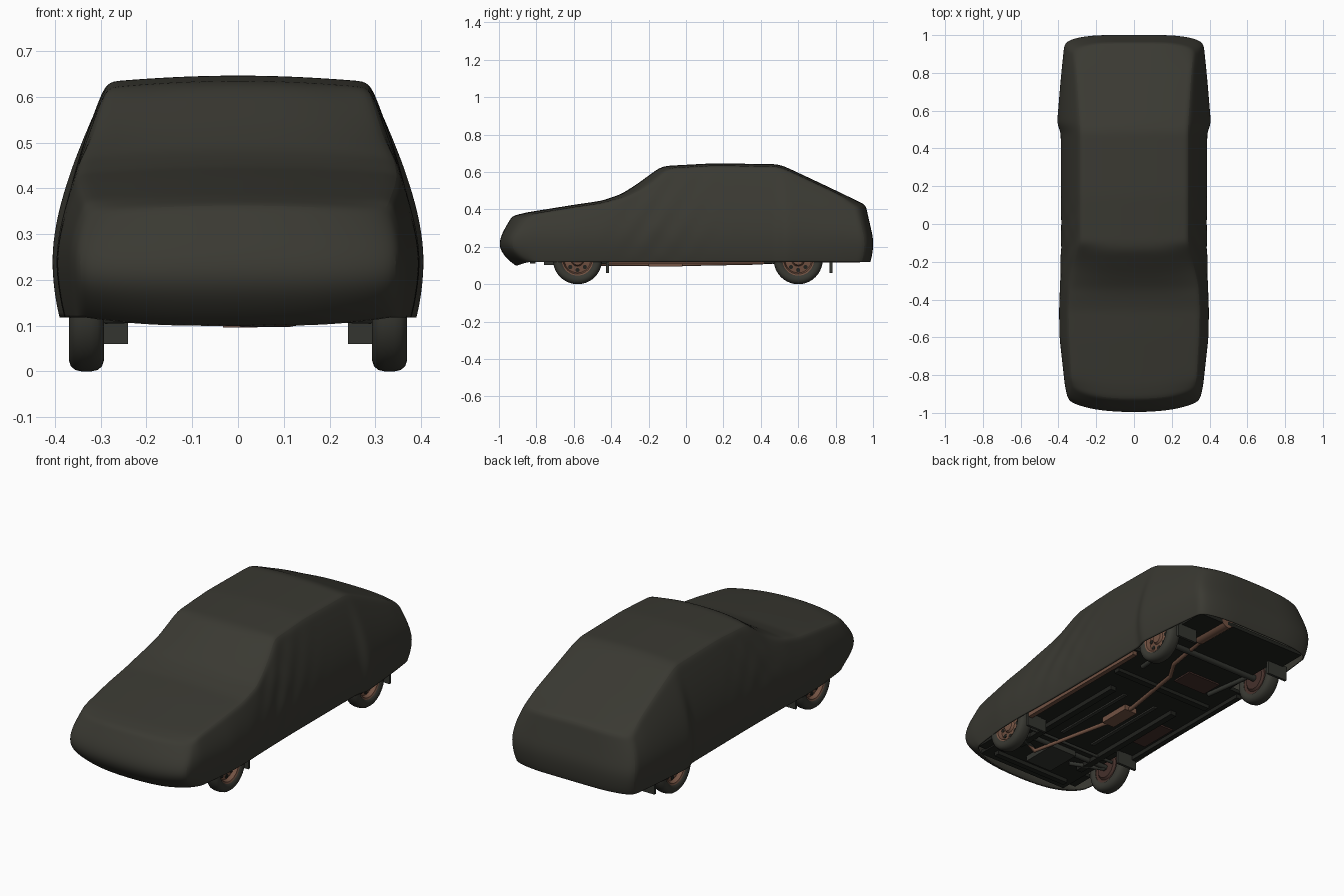
import bpy, bmesh, math
from mathutils import Vector, Matrix

if "Cube" in bpy.data.objects:
    bpy.data.objects.remove(bpy.data.objects["Cube"])


def material(name, rgb):
    m = bpy.data.materials.new(name)
    m.use_nodes = True
    col = (*rgb, 1)
    m.diffuse_color = col
    bsdf = m.node_tree.nodes["Principled BSDF"]
    bsdf.inputs["Base Color"].default_value = col
    bsdf.inputs["Roughness"].default_value = 0.9
    return m


CLOTH = material("olive_grey_cloth", (0.042, 0.041, 0.032))
RUBBER = material("dark_rubber", (0.04, 0.04, 0.032))
RUST = material("rusty_brown", (0.17, 0.085, 0.055))
UNDER = material("black_underbody", (0.015, 0.016, 0.013))
STEEL = material("dark_steel", (0.033, 0.035, 0.029))
MAROON = material("dark_red_primer", (0.06, 0.03, 0.024))


def finish(name, bm, mat, smooth=True):
    bmesh.ops.recalc_face_normals(bm, faces=bm.faces)
    me = bpy.data.meshes.new(name)
    bm.to_mesh(me)
    bm.free()
    me.materials.append(mat)
    ob = bpy.data.objects.new(name, me)
    bpy.context.collection.objects.link(ob)
    if smooth:
        bpy.ops.object.select_all(action="DESELECT")
        ob.select_set(True)
        bpy.context.view_layer.objects.active = ob
        bpy.ops.object.shade_smooth_by_angle(angle=math.radians(40))
    return ob


def box(name, center, size, mat):
    bm = bmesh.new()
    bmesh.ops.create_cube(bm, size=1)
    bmesh.ops.scale(bm, vec=size, verts=bm.verts)
    bmesh.ops.translate(bm, vec=center, verts=bm.verts)
    return finish(name, bm, mat, False)


def pair(name, center, size, mat):
    for side, s in (("left", 1), ("right", -1)):
        box(f"{side}_{name}", (s * center[0], *center[1:]), size, mat)


def rod(name, a, b, r, mat, sides=16):
    a, b = Vector(a), Vector(b)
    bm = bmesh.new()
    bmesh.ops.create_cone(bm, cap_ends=True, segments=sides, radius1=r, radius2=r, depth=(b - a).length)
    turn = (b - a).to_track_quat("Z", "Y").to_matrix().to_4x4()
    bm.transform(Matrix.Translation((a + b) / 2) @ turn)
    return finish(name, bm, mat)


def pipe(name, points, r, mat):
    cu = bpy.data.curves.new(name, "CURVE")
    cu.dimensions = "3D"
    cu.bevel_depth = r
    cu.use_fill_caps = True
    sp = cu.splines.new("POLY")
    sp.points.add(len(points) - 1)
    for p, co in zip(sp.points, points):
        p.co = (*co, 1)
    cu.materials.append(mat)
    ob = bpy.data.objects.new(name, cu)
    bpy.context.collection.objects.link(ob)


def lerp_table(table, y):
    for a, b in zip(table, table[1:]):
        if y <= b[0]:
            t = max(0, (y - a[0]) / (b[0] - a[0]))
            return [p + (q - p) * t for p, q in zip(a[1:], b[1:])]
    return table[-1][1:]


# Cloth cover: y, top height, top half width, widest half width
STATIONS = [
    (-0.93, 0.365, 0.315, 0.35), (-0.86, 0.383, 0.325, 0.367), (-0.6, 0.425, 0.34, 0.396),
    (-0.45, 0.447, 0.345, 0.398), (-0.35, 0.48, 0.34, 0.393), (-0.27, 0.53, 0.315, 0.391),
    (-0.13, 0.632, 0.281, 0.389), (0.15, 0.647, 0.281, 0.389), (0.49, 0.642, 0.281, 0.391),
    (0.53, 0.629, 0.281, 0.411), (0.75, 0.526, 0.295, 0.392), (0.96, 0.425, 0.31, 0.37)]
FRONT, BACK = -0.93, 0.96
NOSE = [(0, 0.02), (0.1, -0.02), (0.3, -0.066), (0.5, -0.074), (0.75, -0.04), (1, 0)]
TAIL = [(0, 0.025), (0.15, 0.04), (0.4, 0.042), (1, 0)]
US = [-1, -0.9, -0.6, -0.3, 0, 0.3, 0.6, 0.9, 1]
WS = [0, 0.08, 0.25, 0.42, 0.6, 0.77, 0.91, 1]
NY = 48
BELT = 0.25


def cover_point(u, v, w):
    y = FRONT + (BACK - FRONT) * v
    # the windscreen wraps back at its sides
    wrap = 0.045 * u ** 4 * math.exp(-((y + 0.2) / 0.15) ** 2)
    top, top_w, wide = lerp_table(STATIONS, y - wrap)
    lip = math.exp(-((y + 0.86) / 0.09) ** 2)
    bottom = 0.118 - 0.034 * lip * (1 - u ** 4)
    crown = top - 0.014 * u * u
    z = bottom + (crown - bottom) * w
    if z > BELT:
        half = wide + (top_w - wide) * ((z - BELT) / (top - BELT)) ** 1.6
    else:
        half = wide - 0.018 * ((BELT - z) / 0.13) ** 2
    # slanting drapery folds behind the windscreen
    fade = math.exp(-((y + 0.1) / 0.2) ** 2) * math.sin(math.pi * w)
    half += 0.01 * fade * math.sin((y - 0.7 * z) * 46)
    near_front = max(0, 1 - (y - FRONT) / 0.13)
    near_back = max(0, 1 - (BACK - y) / 0.13)
    y2 = y + near_front * (lerp_table(NOSE, w)[0] + 0.035 * u * u + 0.03 * u ** 8)
    y2 += near_back * (lerp_table(TAIL, w)[0] - 0.045 * u ** 8)
    return u * half, y2, z


bm = bmesh.new()
grid = {}


def vert(i, j, k):
    if (i, j, k) not in grid:
        grid[i, j, k] = bm.verts.new(cover_point(US[i], j / NY, WS[k]))
    return grid[i, j, k]


NU, NW = len(US) - 1, len(WS) - 1
for j in range(NY):
    for i in range(NU):
        bm.faces.new([vert(i, j, NW), vert(i + 1, j, NW), vert(i + 1, j + 1, NW), vert(i, j + 1, NW)])
    for k in range(NW):
        for i in (0, NU):
            bm.faces.new([vert(i, j, k), vert(i, j + 1, k), vert(i, j + 1, k + 1), vert(i, j, k + 1)])
for j in (0, NY):
    for i in range(NU):
        for k in range(NW):
            bm.faces.new([vert(i, j, k), vert(i + 1, j, k), vert(i + 1, j, k + 1), vert(i, j, k + 1)])
cover = finish("cloth_cover", bm, CLOTH)
for poly in cover.data.polygons:
    poly.use_smooth = True
sub = cover.modifiers.new("Soften", "SUBSURF")
sub.levels = sub.render_levels = 2
solid = cover.modifiers.new("Thickness", "SOLIDIFY")
solid.thickness = 0.006
solid.offset = -1


# Wheels: lathe profiles of (outward offset, radius)
TYRE = [(-0.03, 0.085), (-0.037, 0.094), (-0.038, 0.108), (-0.034, 0.12), (-0.024, 0.128), (-0.01, 0.131),
        (0.01, 0.131), (0.024, 0.128), (0.034, 0.12), (0.038, 0.108), (0.037, 0.094), (0.03, 0.085)]
RIM = [(-0.028, 0.086), (0.03, 0.086), (0.026, 0.077), (0.005, 0.07), (0.01, 0.035), (0.022, 0.028), (0.024, 0)]
DRUM = [(-0.028, 0.085), (-0.024, 0.07), (-0.034, 0.06), (-0.034, 0)]


def lathe(name, profile, x, y, z, s, mat):
    bm = bmesh.new()
    vs = [bm.verts.new((x + s * o, y, z + r)) for o, r in profile]
    edges = [bm.edges.new(p) for p in zip(vs, vs[1:])]
    bmesh.ops.spin(bm, geom=vs + edges, cent=(x, y, z), axis=(1, 0, 0), angle=math.tau, steps=40)
    bmesh.ops.remove_doubles(bm, verts=bm.verts, dist=0.0004)
    finish(name, bm, mat)


AXLES = (("front", -0.58), ("rear", 0.6))
for side, s in (("left", 1), ("right", -1)):
    for end, y in AXLES:
        lathe(f"{end}_{side}_tyre", TYRE, s * 0.331, y, 0.131, s, RUBBER)
        lathe(f"{end}_{side}_rim", RIM, s * 0.331, y, 0.131, s, RUST)
        lathe(f"{end}_{side}_brake_drum", DRUM, s * 0.331, y, 0.131, s, MAROON)
        for n in range(8):
            a = math.tau * n / 8
            cy, cz, x = y + 0.055 * math.cos(a), 0.131 + 0.055 * math.sin(a), s * 0.339
            rod(f"{end}_{side}_rim_hole", (x - s * 0.004, cy, cz), (x + s * 0.002, cy, cz), 0.011, UNDER)

# Mud flaps behind the wheels
pair("front_mud_flap", (0.3, -0.42, 0.1), (0.12, 0.014, 0.08), STEEL)
pair("rear_mud_flap", (0.3, 0.775, 0.1), (0.12, 0.014, 0.08), STEEL)

# Floor pan, split around the wheel wells
box("floor_center", (0, 0.02, 0.142), (0.55, 1.82, 0.02), UNDER)
pair("floor_side", (0.31, 0.01, 0.142), (0.09, 0.84, 0.02), UNDER)
pair("rear_corner_floor", (0.3, 0.84, 0.142), (0.07, 0.18, 0.02), UNDER)
pair("front_corner_floor", (0.295, -0.79, 0.15), (0.05, 0.12, 0.02), UNDER)
box("left_sill", (0.345, 0, 0.12), (0.025, 0.84, 0.022), RUST)
box("right_sill", (-0.345, 0, 0.12), (0.025, 0.84, 0.022), UNDER)
pair("chassis_rail", (0.2, -0.3, 0.123), (0.035, 0.75, 0.03), UNDER)
pair("floor_rib", (0.1, -0.2, 0.13), (0.02, 0.5, 0.012), STEEL)
box("right_primer_patch", (-0.27, -0.18, 0.128), (0.09, 0.22, 0.008), MAROON)
box("rear_primer_patch", (-0.1, 0.38, 0.128), (0.2, 0.12, 0.008), MAROON)
box("floor_crossmember", (0, 0.22, 0.125), (0.6, 0.035, 0.025), UNDER)
box("engine_sump", (0, -0.66, 0.128), (0.16, 0.2, 0.05), STEEL)
box("front_valance_beam", (0, -0.82, 0.125), (0.46, 0.03, 0.03), UNDER)

# Axles and suspension
rod("rear_axle_beam", (-0.3, 0.6, 0.13), (0.3, 0.6, 0.13), 0.018, STEEL)
rod("front_axle_beam", (-0.3, -0.58, 0.125), (0.3, -0.58, 0.125), 0.014, STEEL)
rod("steering_rod", (-0.28, -0.51, 0.118), (0.28, -0.51, 0.118), 0.008, STEEL)
for side, s in (("left", 1), ("right", -1)):
    rod(f"{side}_trailing_arm", (s * 0.22, 0.33, 0.125), (s * 0.25, 0.6, 0.118), 0.012, STEEL)
    rod(f"{side}_front_control_arm", (s * 0.12, -0.66, 0.12), (s * 0.29, -0.58, 0.115), 0.011, STEEL)

# Exhaust system
pipe("exhaust_pipe", [(0.22, -0.62, 0.128), (0.11, -0.66, 0.108), (0.01, -0.2, 0.108), (0.01, 0.0, 0.108),
                      (0.06, 0.36, 0.115), (0.12, 0.46, 0.12), (0.15, 0.74, 0.14)], 0.011, RUST)
box("center_silencer", (0.005, -0.11, 0.111), (0.075, 0.18, 0.03), RUST)
rod("rear_silencer", (0.16, 0.71, 0.152), (0.155, 0.93, 0.152), 0.037, RUST, 24)
